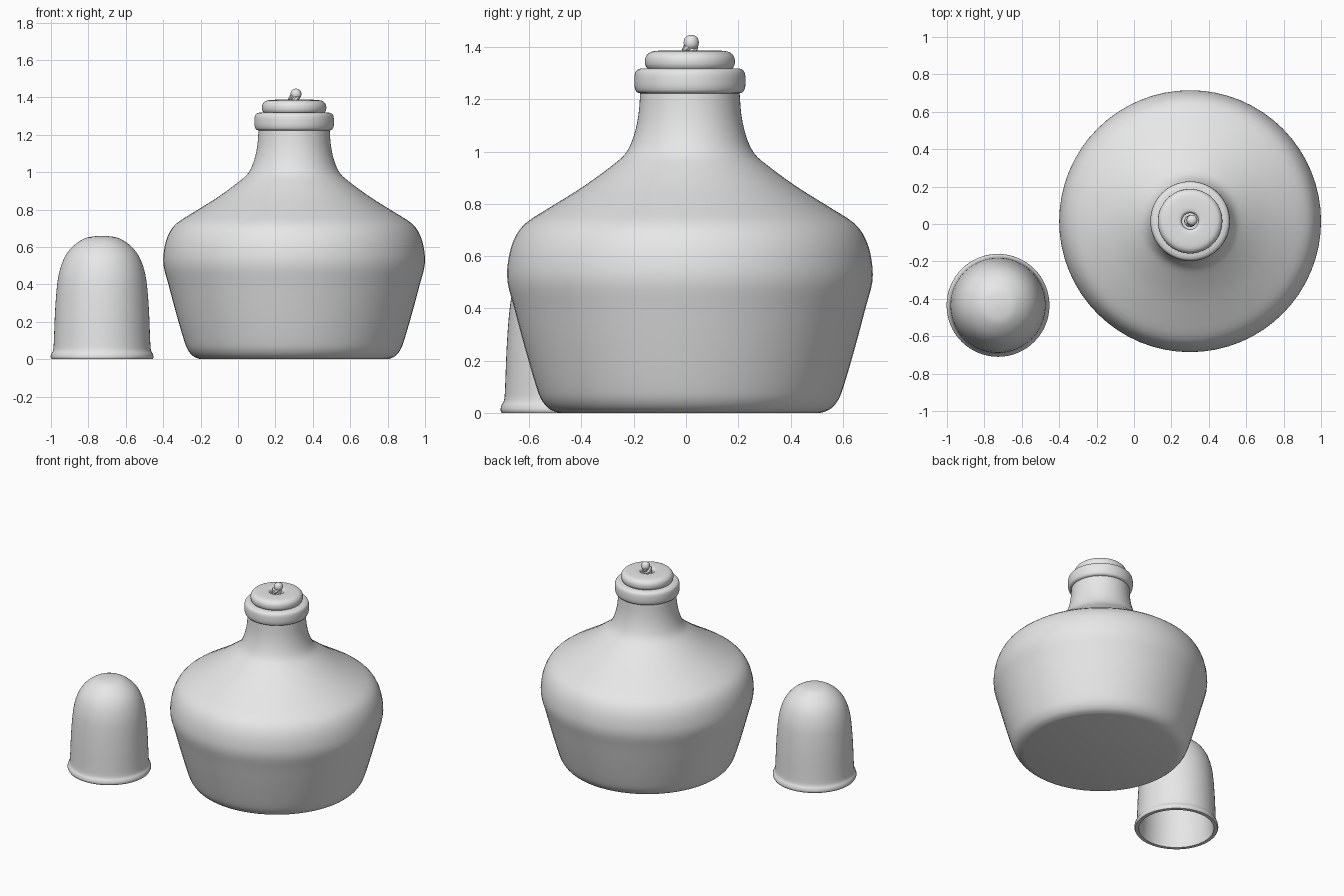
import bpy, bmesh, math
from mathutils import Vector

if "Cube" in bpy.data.objects:
    bpy.data.objects.remove(bpy.data.objects["Cube"], do_unlink=True)

grey = bpy.data.materials.new("pale grey")
grey.use_nodes = True
COLOUR = (0.8, 0.8, 0.8, 1)
grey.diffuse_color = COLOUR
grey.node_tree.nodes["Principled BSDF"].inputs["Base Color"].default_value = COLOUR


def finish(obj, angle=40):
    """Give an object the material and smooth shading."""
    obj.data.materials.clear()
    obj.data.materials.append(grey)
    bpy.ops.object.select_all(action="DESELECT")
    obj.select_set(True)
    bpy.context.view_layer.objects.active = obj
    bpy.ops.object.shade_smooth_by_angle(angle=math.radians(angle))


def smooth(pts, n=3):
    """Round a profile by a spline through its points."""
    p = [pts[0]] + pts + [pts[-1]]
    out = []
    for a, b, c, d in zip(p, p[1:], p[2:], p[3:]):
        for k in range(n):
            t = k / n
            out.append(tuple(0.5 * (2 * q + (r - o) * t + (2 * o - 5 * q + 4 * r - s) * t * t
                                    + (3 * q - o - 3 * r + s) * t ** 3)
                             for o, q, r, s in zip(a, b, c, d)))
    return out + [pts[-1]]


def lathe(name, profile, centre, steps=64):
    """Turn a radius/height profile around the vertical axis."""
    bm = bmesh.new()
    verts = [bm.verts.new((r, 0, z)) for r, z in profile]
    edges = [bm.edges.new(pair) for pair in zip(verts, verts[1:])]
    bmesh.ops.spin(bm, geom=verts + edges, cent=(0, 0, 0), axis=(0, 0, 1),
                   angle=math.tau, steps=steps, use_merge=False)
    bmesh.ops.remove_doubles(bm, verts=bm.verts, dist=1e-5)
    bmesh.ops.recalc_face_normals(bm, faces=bm.faces)
    mesh = bpy.data.meshes.new(name)
    bm.to_mesh(mesh)
    bm.free()
    obj = bpy.data.objects.new(name, mesh)
    bpy.context.collection.objects.link(obj)
    obj.location = (centre[0], centre[1], 0)
    finish(obj)
    return obj


LAMP = (0.3, 0.015)
CAP = (-0.727, -0.435)

# Bottle: rounded foot, flared belly, sloping shoulder and neck
body = smooth([(0.5, 0), (0.535, 0.013), (0.565, 0.045), (0.588, 0.1), (0.632, 0.25),
               (0.672, 0.4), (0.698, 0.5), (0.696, 0.58), (0.675, 0.66), (0.63, 0.725),
               (0.53, 0.79), (0.41, 0.865), (0.3, 0.945), (0.245, 0.995), (0.215, 1.06),
               (0.197, 1.14), (0.19, 1.23)])
lathe("bottle", [(0, 0)] + body + [(0, 1.23)], LAMP)

# Rolled collar around the mouth
collar = smooth([(0.185, 1.222), (0.203, 1.228), (0.211, 1.245), (0.213, 1.27),
                 (0.211, 1.297), (0.203, 1.312), (0.185, 1.319)])
lathe("mouth_collar", [(0, 1.222)] + collar + [(0, 1.319)], LAMP)

# Stopper with a hole for the wick
stopper = smooth([(0.16, 1.315), (0.17, 1.33), (0.172, 1.35), (0.166, 1.368), (0.148, 1.382),
                  (0.11, 1.387), (0.06, 1.387), (0.047, 1.378), (0.043, 1.36)])
lathe("stopper", stopper + [(0.043, 1.325), (0, 1.325)], LAMP)

# Twisted wick strands
for i in range(3):
    curve = bpy.data.curves.new("wick_strand", "CURVE")
    curve.dimensions = "3D"
    curve.bevel_depth = 0.014
    curve.bevel_resolution = 2
    curve.use_fill_caps = True
    line = curve.splines.new("POLY")
    count = 16
    line.points.add(count - 1)
    for k, point in enumerate(line.points):
        t = k / (count - 1)
        a = math.tau * (i / 3 + t)
        point.co = (0.018 * math.cos(a), 0.018 * math.sin(a), 1.32 + 0.085 * t, 1)
    strand = bpy.data.objects.new("wick_strand_%d" % (i + 1), curve)
    bpy.context.collection.objects.link(strand)
    strand.location = (LAMP[0], LAMP[1], 0)
    bpy.ops.object.select_all(action="DESELECT")
    strand.select_set(True)
    bpy.context.view_layer.objects.active = strand
    bpy.ops.object.convert(target="MESH")
    finish(bpy.context.object)

# Rounded wick tip
tip = smooth([(0.02, 1.395), (0.027, 1.405), (0.029, 1.42), (0.024, 1.436), (0.013, 1.444),
              (0, 1.447)])
lathe("wick_tip", [(0, 1.395)] + tip, (LAMP[0] + 0.01, LAMP[1] + 0.005), 24)

# Hollow cap with a flared rim
outer = smooth([(0.27, 0), (0.275, 0.012), (0.271, 0.03), (0.261, 0.05), (0.257, 0.11),
                (0.252, 0.24), (0.243, 0.37), (0.23, 0.46), (0.203, 0.54), (0.16, 0.6),
                (0.1, 0.643), (0.05, 0.656), (0, 0.66)])
inner = smooth([(0, 0.635), (0.09, 0.62), (0.145, 0.58), (0.183, 0.53), (0.208, 0.45),
                (0.222, 0.36), (0.232, 0.22), (0.238, 0.08), (0.246, 0)])
lathe("cap", inner + outer, CAP)
